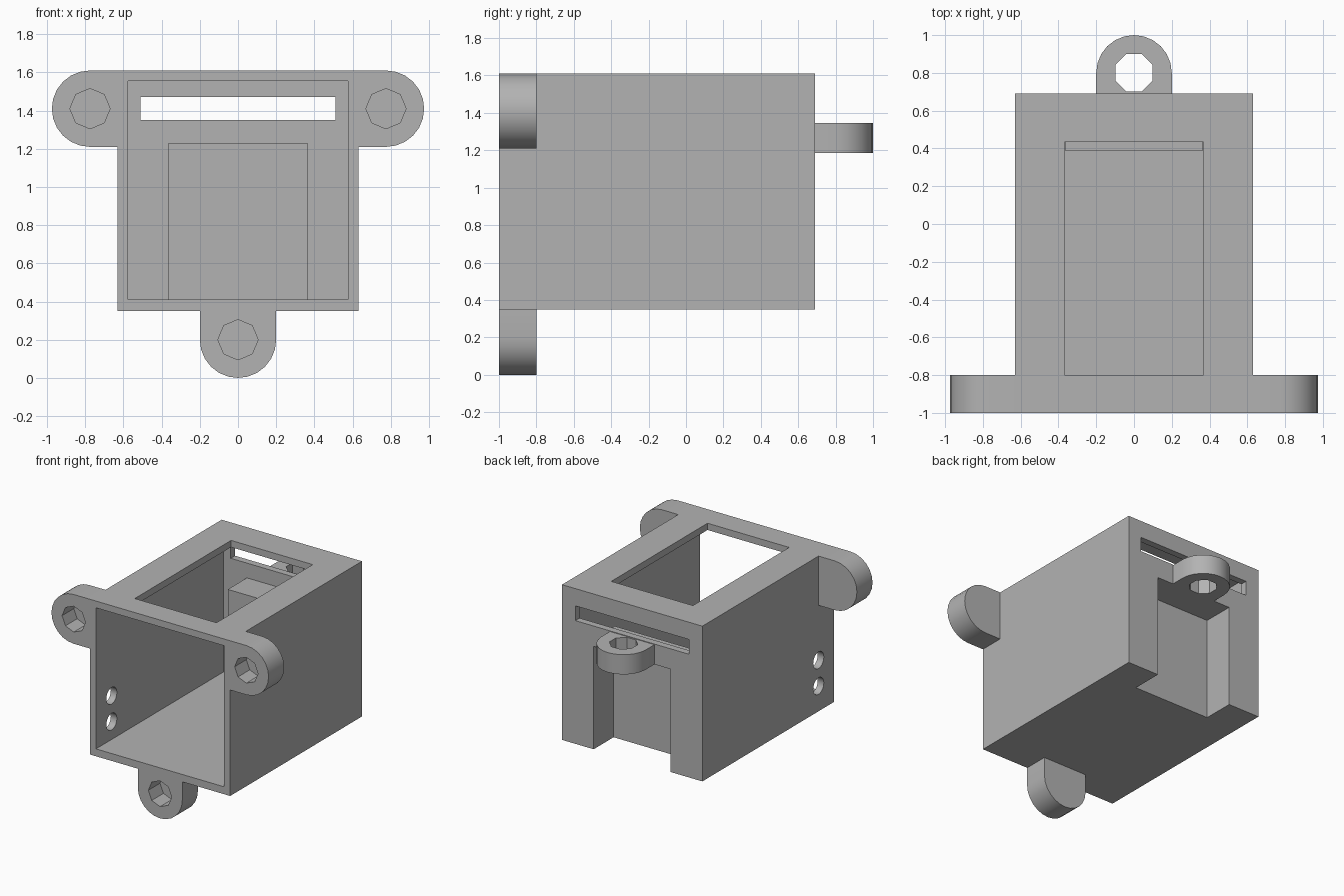
import bpy
import bmesh
from math import pi, cos, sin, radians
from mathutils import Vector, Matrix

if "Cube" in bpy.data.objects:
    bpy.data.objects.remove(bpy.data.objects["Cube"])

X, Y, Z = Vector((1, 0, 0)), Vector((0, 1, 0)), Vector((0, 0, 1))

grey = bpy.data.materials.new("plain grey")
grey.use_nodes = True
grey.diffuse_color = (0.45, 0.45, 0.45, 1)
grey.node_tree.nodes["Principled BSDF"].inputs["Base Color"].default_value = (0.45, 0.45, 0.45, 1)


def finish(name, bm):
    bmesh.ops.recalc_face_normals(bm, faces=bm.faces)
    mesh = bpy.data.meshes.new(name)
    bm.to_mesh(mesh)
    bm.free()
    mesh.materials.append(grey)
    obj = bpy.data.objects.new(name, mesh)
    bpy.context.collection.objects.link(obj)
    return obj


def box(name, low, high):
    low, high = Vector(low), Vector(high)
    bm = bmesh.new()
    bmesh.ops.create_cube(bm, size=1, matrix=Matrix.Translation((low + high) / 2)
                          @ Matrix.Diagonal((*(high - low), 1)))
    return finish(name, bm)


def rod(name, centre, axis, radius, depth, sides, roll=0):
    bm = bmesh.new()
    turn = axis.to_track_quat('Z', 'Y').to_matrix().to_4x4()
    bmesh.ops.create_cone(bm, cap_ends=True, segments=sides, radius1=radius,
                          radius2=radius, depth=depth,
                          matrix=Matrix.Translation(centre) @ turn @ Matrix.Rotation(roll, 4, 'Z'))
    return finish(name, bm)


def combine(target, tool, operation='DIFFERENCE'):
    mod = target.modifiers.new("boolean", 'BOOLEAN')
    mod.operation = operation
    mod.solver = 'EXACT'
    mod.object = tool
    bpy.context.view_layer.objects.active = target
    bpy.ops.object.modifier_apply(modifier=mod.name)
    bpy.data.objects.remove(tool)


def lug(name, centre, out, axis, thickness, neck, radius=0.2, steps=12):
    """Round-ended tab: straight neck behind the centre, half circle in front."""
    centre, side = Vector(centre), axis.cross(out)
    outline = [centre - out * neck - side * radius]
    for i in range(steps + 1):
        a = pi * i / steps - pi / 2
        outline.append(centre + (out * cos(a) + side * sin(a)) * radius)
    outline.append(centre - out * neck + side * radius)
    bm = bmesh.new()
    face = bm.faces.new([bm.verts.new(p) for p in outline])
    new = bmesh.ops.extrude_face_region(bm, geom=[face])["geom"]
    bmesh.ops.translate(bm, vec=axis * thickness,
                        verts=[v for v in new if isinstance(v, bmesh.types.BMVert)])
    return finish(name, bm)


# Hollow housing, open at the front
housing = box("housing", (-0.63, -1, 0.35), (0.63, 0.69, 1.61))
combine(housing, box("cavity", (-0.575, -1.1, 0.41), (0.575, 0.635, 1.555)))

# Raised block inside, hollowed from the back and below
combine(housing, box("block", (-0.365, 0.39, 0.38), (0.365, 0.66, 1.23)), 'UNION')
combine(housing, box("recess", (-0.346, 0.435, 0.2), (0.346, 0.8, 1.185)))

# Top window and rear slot
combine(housing, box("window", (-0.367, -0.8, 1.5), (0.367, 0.435, 1.7)))
combine(housing, box("slot", (-0.51, 0.6, 1.35), (0.51, 0.8, 1.47)))

# Two round holes through one side wall
for z in (0.555, 0.765):
    combine(housing, rod("side_hole", (-0.6, -0.8, z), X, 0.068, 0.2, 20))

parts = [housing]

# Front mounting lugs with blind octagonal holes
for name, x, z, out, neck in (("left_lug", 0.775, 1.41, X, 0.145),
                              ("right_lug", -0.775, 1.41, -X, 0.145),
                              ("bottom_lug", 0, 0.2, -Z, 0.15)):
    tab = lug(name, (x, -1, z), out, Y, 0.2, neck)
    combine(tab, rod("bore", (x, -0.95, z), Y, 0.105, 0.2, 8))
    parts.append(tab)

# Rear lug with a through hole
rear = lug("rear_lug", (0, 0.8, 1.185), Y, Z, 0.16, 0.11)
combine(rear, rod("bore", (0, 0.8, 1.27), Z, 0.107, 0.4, 8, pi / 8))
parts.append(rear)

# Smooth the curved walls, keep corners sharp
bpy.ops.object.select_all(action='DESELECT')
for part in parts:
    part.select_set(True)
bpy.context.view_layer.objects.active = housing
bpy.ops.object.shade_smooth_by_angle(angle=radians(30))
